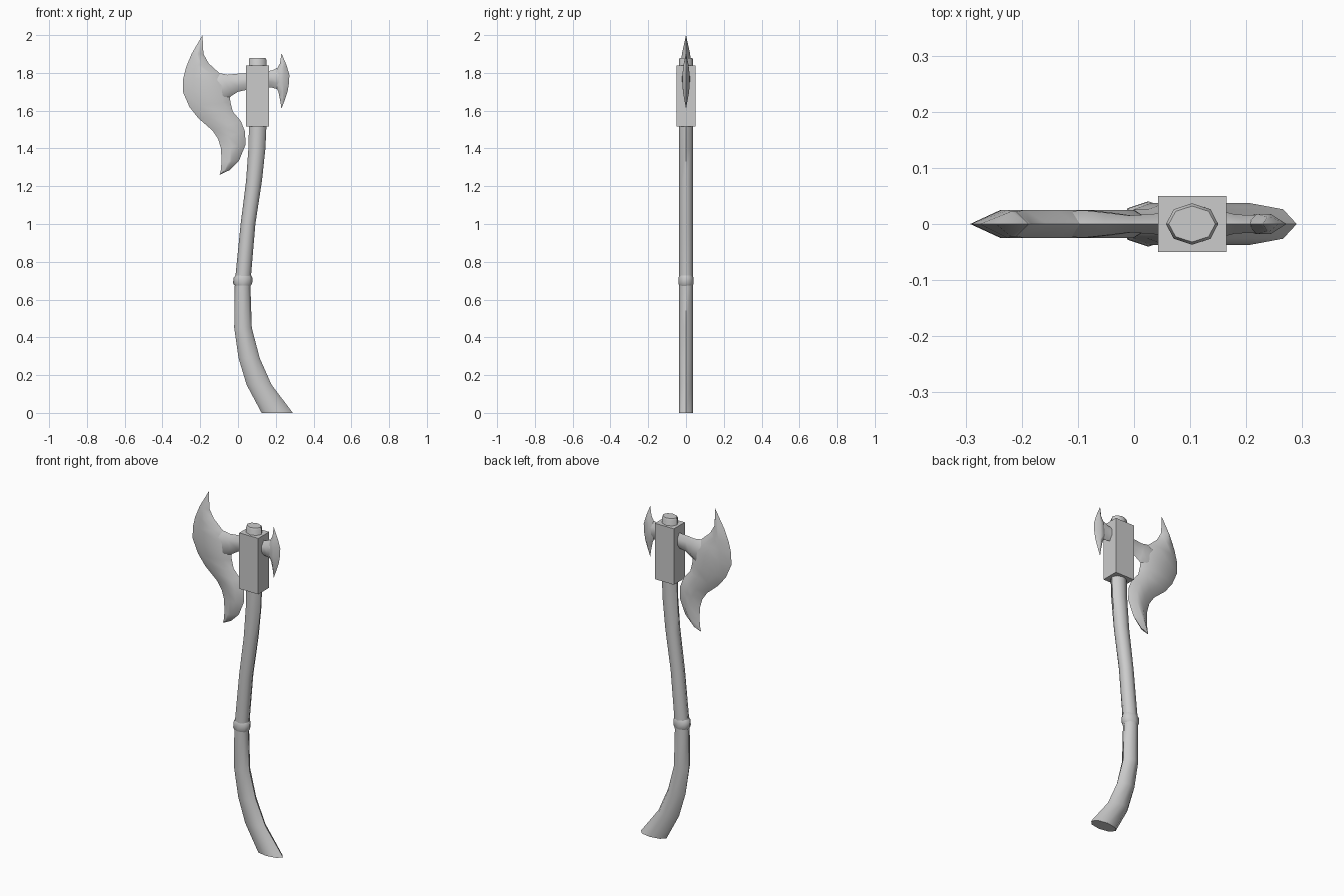
import bpy, bmesh, math
from mathutils import Vector


def loft(name, rings, angle=50):
    """Skin a list of equal-sized closed rings and cap both ends."""
    bm = bmesh.new()
    vs = [[bm.verts.new(p) for p in ring] for ring in rings]
    n = len(vs[0])
    for a, b in zip(vs, vs[1:]):
        for i in range(n):
            bm.faces.new((a[i], a[(i + 1) % n], b[(i + 1) % n], b[i]))
    bm.faces.new(vs[0])
    bm.faces.new(vs[-1])
    bmesh.ops.remove_doubles(bm, verts=bm.verts, dist=0.0005)
    bmesh.ops.recalc_face_normals(bm, faces=bm.faces)
    mesh = bpy.data.meshes.new(name)
    bm.to_mesh(mesh)
    bm.free()
    ob = bpy.data.objects.new(name, mesh)
    bpy.context.collection.objects.link(ob)
    bpy.ops.object.select_all(action='DESELECT')
    ob.select_set(True)
    bpy.context.view_layer.objects.active = ob
    bpy.ops.object.shade_smooth_by_angle(angle=math.radians(angle))
    return ob


def shaft(name, stations):
    """Eight-sided horizontal rings from (z, x_left, x_right, y_half)."""
    rings = []
    for z, x0, x1, ry in stations:
        rings.append([((x0 + x1) / 2 + (x1 - x0) / 2 * math.cos(k * math.pi / 4),
                       ry * math.sin(k * math.pi / 4), z) for k in range(8)])
    return loft(name, rings)


def blade(name, pairs, half, bevel_a, bevel_b):
    """Sharp-edged strip between paired edge points; half = thickness (one or per pair)."""
    rings = []
    for i, (ax, az, bx, bz) in enumerate(pairs):
        a, b = Vector((ax, 0, az)), Vector((bx, 0, bz))
        w = (b - a).length
        h = min(half[i] if isinstance(half, list) else half, 0.35 * w)
        fa = min(0.42, bevel_a / w) if w else 0
        fb = min(0.42, bevel_b / w) if w else 0
        p, q, y = a.lerp(b, fa), a.lerp(b, 1 - fb), Vector((0, h, 0))
        rings.append([a, p - y, q - y, b, q + y, p + y])
    return loft(name, rings)


# Curved handle, running up through the socket
shaft("handle", [
    (0.00, 0.125, 0.29, 0.037), (0.15, 0.045, 0.177, 0.037),
    (0.29, 0.003, 0.115, 0.037), (0.45, -0.02, 0.073, 0.037),
    (0.66, -0.018, 0.066, 0.037), (0.74, -0.012, 0.070, 0.037),
    (1.00, 0.014, 0.092, 0.037), (1.23, 0.043, 0.127, 0.037),
    (1.40, 0.055, 0.145, 0.037), (1.51, 0.058, 0.15, 0.037),
    (1.87, 0.057, 0.15, 0.037), (1.88, 0.062, 0.145, 0.032)])

# Raised ring on the grip
shaft("grip_ring", [
    (0.672, -0.016, 0.066, 0.036), (0.685, -0.026, 0.075, 0.040),
    (0.715, -0.024, 0.077, 0.040), (0.728, -0.013, 0.069, 0.036)])

# Rectangular socket
loft("socket", [[(x, y, z) for x, y in
                 ((0.043, -0.05), (0.165, -0.05), (0.165, 0.05), (0.043, 0.05))]
                for z in (1.515, 1.84)])

# Large bearded blade, cutting edge paired with inner edge
blade("main_blade", [
    (-0.188, 2.00, -0.188, 2.00), (-0.246, 1.90, -0.183, 1.90),
    (-0.275, 1.83, -0.155, 1.85), (-0.290, 1.77, -0.100, 1.80),
    (-0.292, 1.70, -0.050, 1.74), (-0.257, 1.62, -0.040, 1.645),
    (-0.210, 1.56, -0.028, 1.595), (-0.135, 1.495, 0.015, 1.545),
    (-0.105, 1.45, 0.037, 1.49), (-0.090, 1.40, 0.040, 1.42),
    (-0.087, 1.33, 0.005, 1.335), (-0.091, 1.285, -0.045, 1.285),
    (-0.097, 1.26, -0.097, 1.26)], 0.025, 0.055, 0.04)

# Neck from large blade to socket
blade("main_neck", [
    (-0.13, 1.79, -0.12, 1.66), (-0.09, 1.797, -0.07, 1.65),
    (-0.055, 1.79, -0.032, 1.68), (-0.01, 1.795, 0.0, 1.70),
    (0.06, 1.80, 0.06, 1.713)],
    [0.023, 0.024, 0.02, 0.015, 0.02], 0.03, 0.03)

# Small rear blade
blade("rear_blade", [
    (0.23, 1.905, 0.23, 1.905), (0.257, 1.84, 0.222, 1.85),
    (0.272, 1.79, 0.200, 1.81), (0.270, 1.745, 0.195, 1.735),
    (0.262, 1.70, 0.214, 1.70), (0.245, 1.65, 0.224, 1.65),
    (0.23, 1.61, 0.23, 1.61)], 0.018, 0.03, 0.02)

# Neck from rear blade to socket
blade("rear_neck", [
    (0.15, 1.81, 0.15, 1.725), (0.18, 1.812, 0.18, 1.722),
    (0.205, 1.825, 0.205, 1.715), (0.235, 1.81, 0.235, 1.72)],
    [0.025, 0.017, 0.016, 0.016], 0.03, 0.03)
